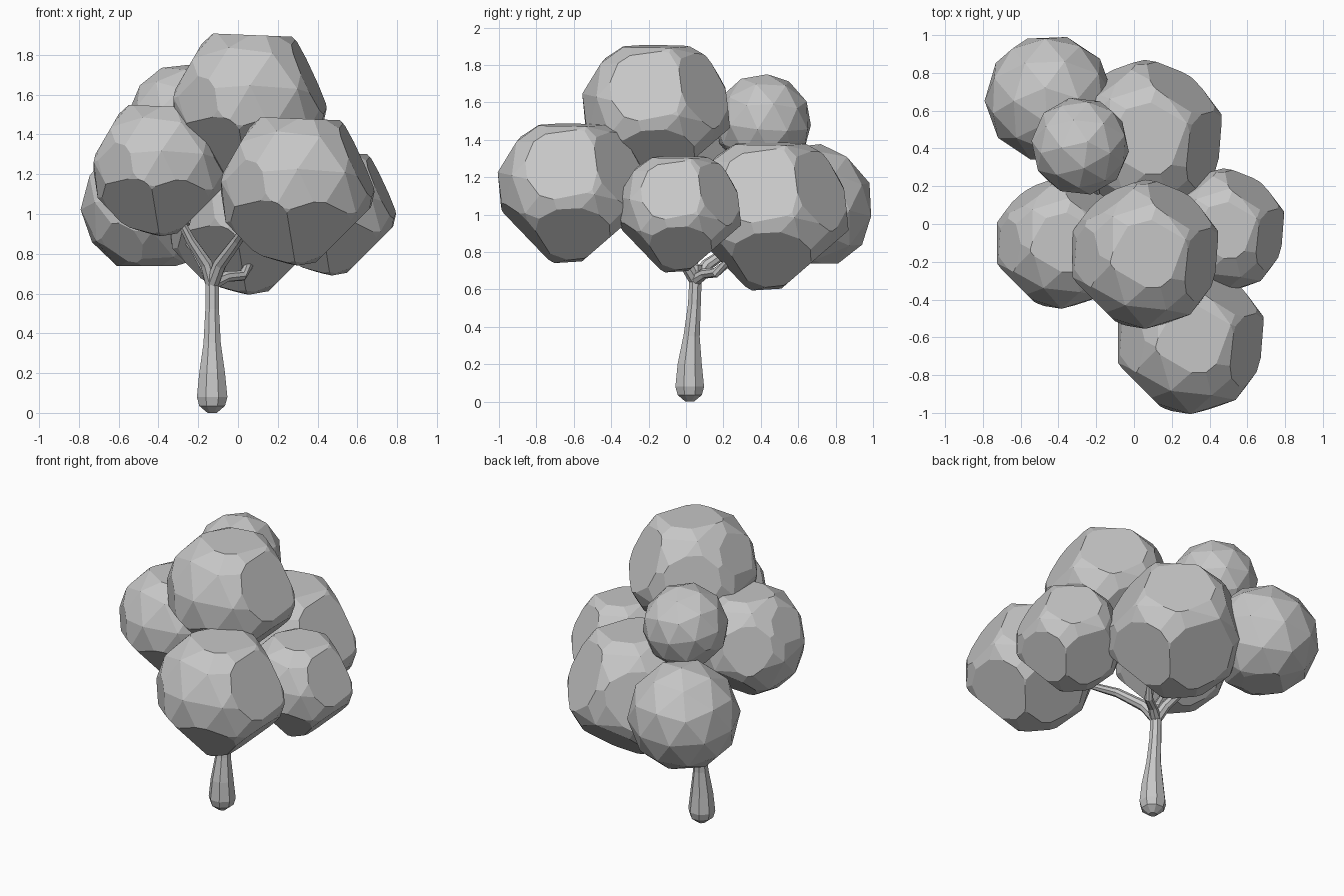
import bpy, bmesh, math
from mathutils import Vector, Euler, Matrix

if "Cube" in bpy.data.objects:
    bpy.data.objects.remove(bpy.data.objects["Cube"])

grey = bpy.data.materials.new("plain grey")
grey.diffuse_color = (0.57, 0.57, 0.57, 1)
grey.use_nodes = True
grey.node_tree.nodes["Principled BSDF"].inputs["Base Color"].default_value = grey.diffuse_color


def finish(bm, name):
    bmesh.ops.recalc_face_normals(bm, faces=bm.faces[:])
    me = bpy.data.meshes.new(name)
    bm.to_mesh(me)
    bm.free()
    me.materials.append(grey)
    ob = bpy.data.objects.new(name, me)
    bpy.context.collection.objects.link(ob)
    return ob


# Flats sliced off each leaf clump: direction and distance from its middle
FLATS = (((0.04, 0, 1), 0.85), ((0.9, -0.15, 0.4), 0.81),
         ((0.55, 0.75, 0.35), 0.81), ((-0.55, 0.8, 0.2), 0.86),
         ((-0.86, 0, 0.5), 0.89), ((-0.7, -0.7, 0), 0.9),
         ((-0.45, -0.6, -0.65), 0.81), ((0.2, -0.72, -0.66), 0.83),
         ((0, 0.65, -0.75), 0.81), ((0.7, 0, -0.7), 0.82))
ROUND_FLATS = (((0, 0, -1), 0.88), ((-0.6, -0.5, -0.6), 0.9))


# Leaf clump: tilted faceted ball with the flats cut away
def clump(name, center, r, flats=FLATS, tilt=-13, turn=0):
    bm = bmesh.new()
    bmesh.ops.create_icosphere(bm, subdivisions=2, radius=1,
                               matrix=Matrix.Rotation(math.radians(tilt), 4, 'X'))
    for normal, d in flats:
        n = Vector(normal).normalized()
        cut = bmesh.ops.bisect_plane(bm, geom=bm.verts[:] + bm.edges[:] + bm.faces[:],
                                     plane_co=n * d, plane_no=n, clear_outer=True)
        edges = [e for e in cut["geom_cut"] if isinstance(e, bmesh.types.BMEdge)]
        bmesh.ops.contextual_create(bm, geom=edges)
    spin = Matrix.Rotation(math.radians(turn), 3, 'Z')
    for v in bm.verts:
        v.co = spin @ v.co * r + Vector(center)
    return finish(bm, name)


# Eight-sided tube through (x, y, z, radius) points
def tube(name, points, sides=8):
    bm = bmesh.new()
    pos = [Vector(p[:3]) for p in points]
    rings = []
    for i, p in enumerate(points):
        t = (pos[min(i + 1, len(pos) - 1)] - pos[max(i - 1, 0)]).normalized()
        u = Vector((0, 1, 0.01)).cross(t)
        if u.length < 0.3:
            u = Vector((1, 0, 0)) - t * t.x
        u.normalize()
        w = t.cross(u)
        rings.append([bm.verts.new(pos[i] + p[3] * (u * math.cos(a) + w * math.sin(a)))
                      for a in (math.tau * (k + 0.5) / sides for k in range(sides))])
    for a, b in zip(rings, rings[1:]):
        for k in range(sides):
            j = (k + 1) % sides
            bm.faces.new((a[k], a[j], b[j], b[k]))
    bm.faces.new(rings[0][::-1])
    bm.faces.new(rings[-1])
    return finish(bm, name)


# Foliage
clump("top_foliage", (0.06, -0.16, 1.555), 0.405)
clump("front_foliage", (0.3, -0.612, 1.135), 0.405)
clump("left_foliage", (-0.385, -0.1, 1.237), 0.358)
clump("right_foliage", (0.472, -0.035, 1.02), 0.338)
clump("rear_foliage", (0.055, 0.45, 1.013), 0.43)
clump("back_left_foliage", (-0.45, 0.665, 1.04), 0.342, ROUND_FLATS, 170, 20)
clump("small_upper_foliage", (-0.285, 0.412, 1.492), 0.262, ROUND_FLATS, 170, -60)

# Trunk with flared foot
tube("trunk", [(-0.13, 0.02, 0.0, 0.025), (-0.13, 0.02, 0.035, 0.07), (-0.13, 0.02, 0.08, 0.083),
               (-0.13, 0.02, 0.2, 0.07), (-0.13, 0.03, 0.35, 0.047), (-0.13, 0.045, 0.52, 0.037),
               (-0.13, 0.05, 0.64, 0.036), (-0.13, 0.05, 0.73, 0.04)])

# Branches fan out from the fork into the foliage
fork = (-0.13, 0.05, 0.65, 0.036)
branches = {
    "left_branch": [(-0.16, 0.03, 0.75, 0.033), (-0.24, -0.01, 0.87, 0.026), (-0.36, -0.08, 1.1, 0.015)],
    "front_branch": [(-0.09, -0.01, 0.75, 0.034), (0.0, -0.15, 0.87, 0.028), (0.08, -0.35, 0.99, 0.02), (0.25, -0.55, 1.1, 0.015)],
    "rear_branch": [(-0.06, 0.1, 0.685, 0.028), (0.02, 0.16, 0.69, 0.027), (0.055, 0.22, 0.74, 0.022), (0.08, 0.4, 0.95, 0.015)],
    "back_left_branch": [(-0.16, 0.11, 0.73, 0.032), (-0.22, 0.26, 0.83, 0.025), (-0.4, 0.58, 1.02, 0.015)],
}
for name, pts in branches.items():
    tube(name, [fork] + pts)
tube("small_upper_branch", [(-0.26, 0.02, 0.95, 0.02), (-0.2, 0.17, 1.2, 0.02), (-0.26, 0.36, 1.42, 0.014)])
